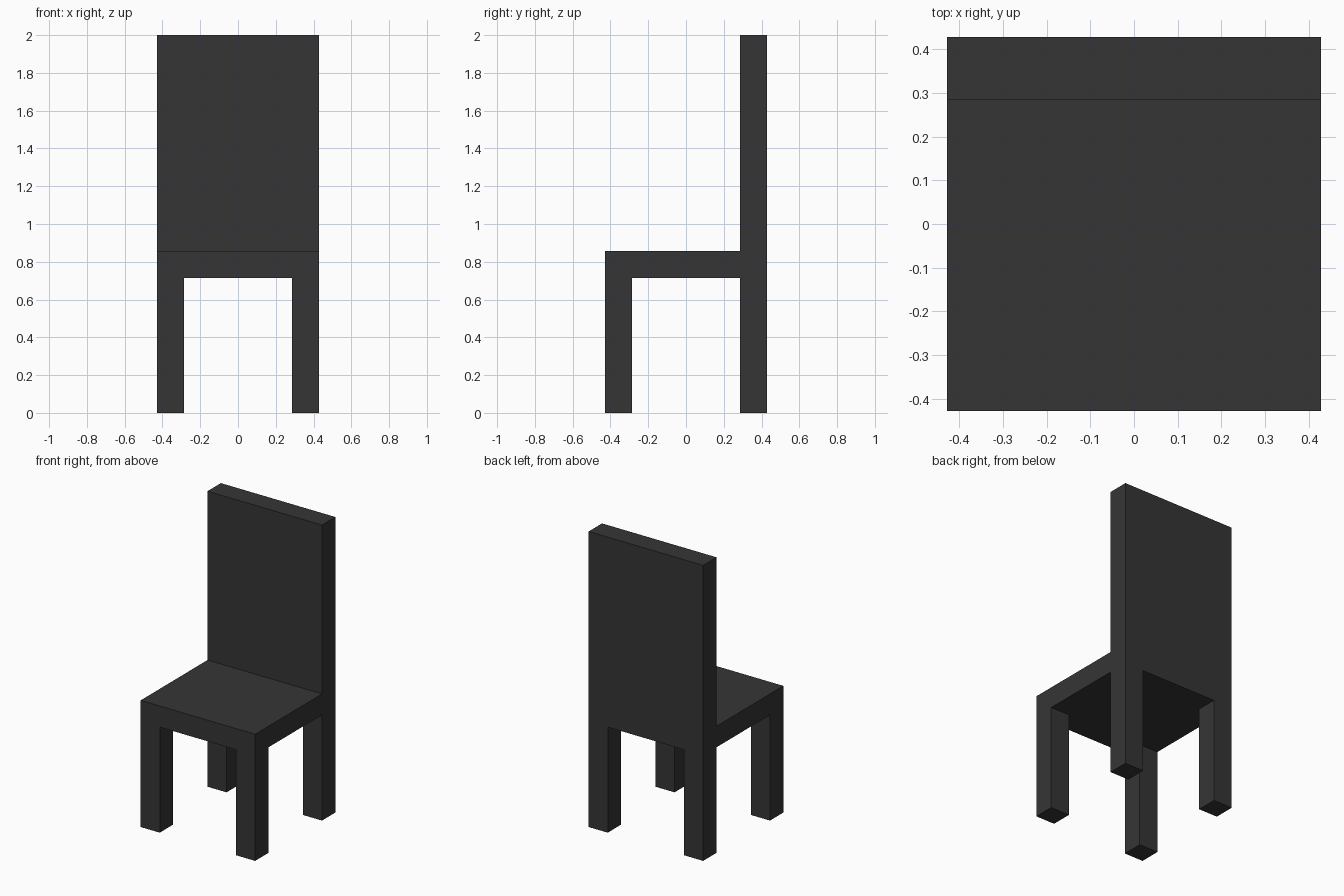
import bpy, bmesh
from mathutils import Vector, Matrix

if "Cube" in bpy.data.objects:
    bpy.data.objects.remove(bpy.data.objects["Cube"])

U = 2 / 14            # module: leg, seat and back thickness
HALF = 3 * U          # half of the seat width

charcoal = bpy.data.materials.new("charcoal")
charcoal.diffuse_color = (0.0356, 0.0356, 0.0356, 1)
charcoal.use_nodes = True
charcoal.node_tree.nodes["Principled BSDF"].inputs["Base Color"].default_value = charcoal.diffuse_color


def extrude(bm, faces, dz):
    """Pull a set of connected faces along z, leaving no inner faces."""
    new = bmesh.ops.extrude_face_region(bm, geom=faces)["geom"]
    verts = [g for g in new if isinstance(g, bmesh.types.BMVert)]
    bmesh.ops.translate(bm, verts=verts, vec=(0, 0, dz))
    old = [f for f in faces if f.is_valid]
    if old:
        bmesh.ops.delete(bm, geom=old, context='FACES')


# Seat slab, cut so that corners and back strip can be extruded
bm = bmesh.new()
bmesh.ops.create_cube(bm, size=1, matrix=Matrix.Translation((0, 0, 5.5 * U))
                      @ Matrix.Diagonal((6 * U, 6 * U, U, 1)))
for axis in (Vector((1, 0, 0)), Vector((0, 1, 0))):
    for s in (-1, 1):
        bmesh.ops.bisect_plane(bm, geom=bm.verts[:] + bm.edges[:] + bm.faces[:],
                               plane_co=axis * s * 2 * U, plane_no=axis)
bm.normal_update()

# Backrest: rear strip of the seat pulled up
top = [f for f in bm.faces if f.normal.z > 0.9
       and f.calc_center_median().y > 2 * U]
extrude(bm, top, 8 * U)

# Four legs: corner faces pulled down
bm.normal_update()
corners = [f for f in bm.faces if f.normal.z < -0.9
           and min(abs(f.calc_center_median().x),
                   abs(f.calc_center_median().y)) > 2 * U]
for f in corners:
    extrude(bm, [f], -5 * U)

# Merge coplanar faces into clean flat sides
bmesh.ops.dissolve_limit(bm, angle_limit=0.01, verts=bm.verts[:],
                         edges=bm.edges[:])
bmesh.ops.recalc_face_normals(bm, faces=bm.faces[:])

mesh = bpy.data.meshes.new("chair")
bm.to_mesh(mesh)
bm.free()
mesh.materials.append(charcoal)
bpy.context.collection.objects.link(bpy.data.objects.new("chair", mesh))
